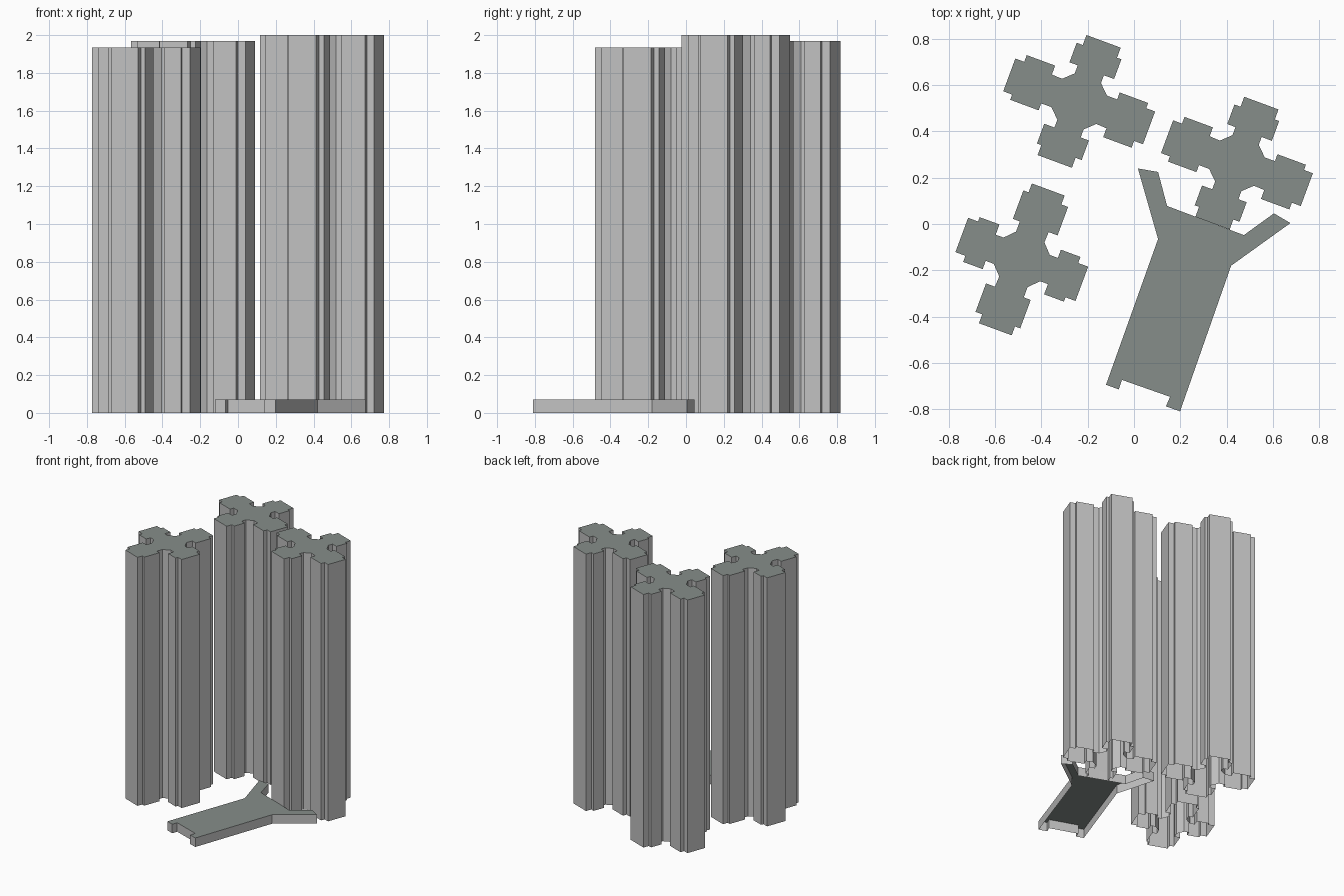
import bpy
import bmesh
from math import radians
from mathutils import Matrix, Vector

cube = bpy.data.objects.get("Cube")
if cube:
    bpy.data.objects.remove(cube, do_unlink=True)


def make_material(name, rgb):
    mat = bpy.data.materials.new(name)
    color = (*rgb, 1)
    mat.use_nodes = True
    mat.diffuse_color = color
    mat.node_tree.nodes["Principled BSDF"].inputs["Base Color"].default_value = color
    return mat


wall_grey = make_material("wall grey", (0.54, 0.54, 0.54))
roof_grey = make_material("roof green grey", (0.24, 0.27, 0.255))


def make_block(name, outline, height, location=(0, 0), angle=0):
    """Flat roof over vertical walls, open underneath."""
    turn = Matrix.Rotation(radians(angle), 2)
    points = [turn @ Vector(p) + Vector(location) for p in outline]
    bm = bmesh.new()
    top = [bm.verts.new((p.x, p.y, height)) for p in points]
    base = [bm.verts.new((p.x, p.y, 0)) for p in points]
    roof = bm.faces.new(top)
    roof.normal_update()
    if roof.normal.z < 0:
        roof.normal_flip()
    roof.material_index = 1
    for i in range(len(top)):
        j = (i + 1) % len(top)
        bm.faces.new((top[i], top[j], base[j], base[i]))
    bmesh.ops.recalc_face_normals(bm, faces=bm.faces)
    roof.normal_update()
    if roof.normal.z < 0:
        bmesh.ops.reverse_faces(bm, faces=bm.faces)
    mesh = bpy.data.meshes.new(name)
    bm.to_mesh(mesh)
    bm.free()
    mesh.materials.append(wall_grey)
    mesh.materials.append(roof_grey)
    obj = bpy.data.objects.new(name, mesh)
    bpy.context.collection.objects.link(obj)
    return obj


# Half of the cross-shaped floor plan; the other half is a half-turn of it
half_plan = [
    (-0.07, 0.28), (0.088, 0.28), (0.088, 0.234), (0.108, 0.234),
    (0.108, 0.143), (0.061, 0.143), (0.061, 0.107), (0.104, 0.065),
    (0.151, 0.065), (0.151, 0.097), (0.282, 0.097), (0.282, 0.073),
    (0.323, 0.073), (0.323, -0.078), (0.282, -0.078), (0.282, -0.109),
    (0.151, -0.109), (0.151, -0.068), (0.103, -0.066), (0.06, -0.107),
    (0.06, -0.144), (0.098, -0.144), (0.098, -0.234), (0.07, -0.234),
]
tower_plan = half_plan + [(-x, -y) for x, y in half_plan]

# Three towers
make_block("back_tower", tower_plan, 1.97, (-0.237, 0.53), -20.3)
make_block("left_tower", tower_plan, 2.0, (0.445, 0.263), 159.7)
make_block("right_tower", tower_plan, 1.935, (-0.485, -0.153), -110.3)

# Low forked entrance hall
hall_plan = [
    (0.017, 0.24), (0.104, 0.225), (0.143, 0.078), (0.475, -0.048),
    (0.605, 0.046), (0.676, 0.004), (0.42, -0.18), (0.199, -0.81),
    (0.138, -0.788), (0.156, -0.747), (-0.052, -0.674), (-0.066, -0.715),
    (-0.121, -0.695), (0.104, -0.065),
]
make_block("entrance_hall", hall_plan, 0.07)
